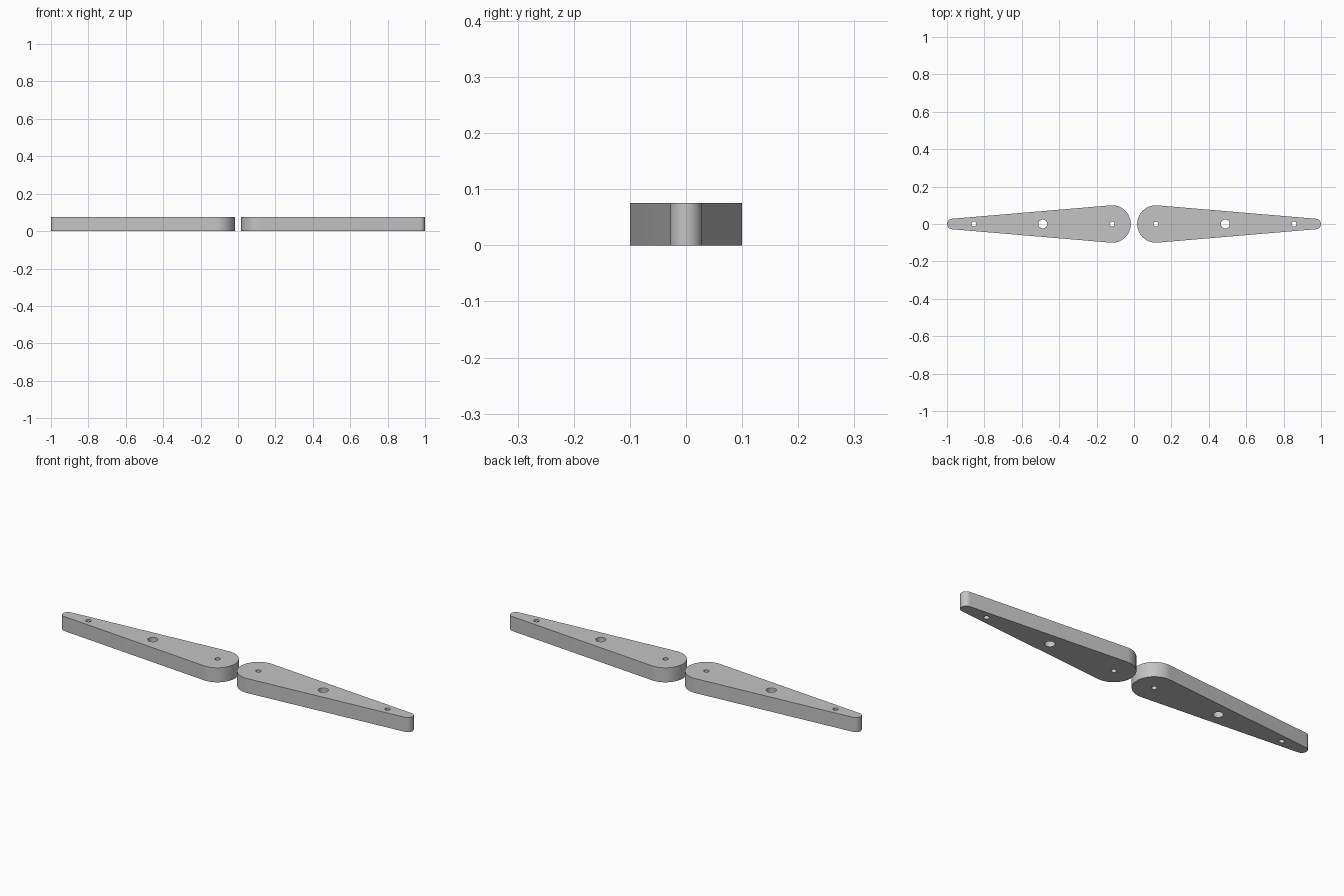
import bpy, bmesh, math

cube = bpy.data.objects.get("Cube")
if cube:
    bpy.data.objects.remove(cube, do_unlink=True)

THICK = 0.075
BIG_X, BIG_R = 0.117, 0.1        # wide rounded end
TIP_X, TIP_R = 0.972, 0.028      # narrow rounded end
HOLES = [(0.117, 0.013), (0.488, 0.024), (0.856, 0.013)]

grey = bpy.data.materials.new("plain_grey")
grey.use_nodes = True
COLOUR = (0.55, 0.55, 0.55, 1)
grey.diffuse_color = COLOUR
grey.node_tree.nodes["Principled BSDF"].inputs["Base Color"].default_value = COLOUR


def arc(cx, r, start, end, steps):
    return [(cx + r * math.cos(start + (end - start) * i / steps),
             r * math.sin(start + (end - start) * i / steps)) for i in range(steps + 1)]


def add_loop(bm, points, side):
    verts = [bm.verts.new((side * x, y, 0)) for x, y in points]
    return [bm.edges.new((verts[i - 1], verts[i])) for i in range(len(verts))]


def tapered_arm(name, side):
    # Two end arcs joined by their common tangents
    lean = math.acos((BIG_R - TIP_R) / (TIP_X - BIG_X))
    outline = (arc(BIG_X, BIG_R, lean, 2 * math.pi - lean, 40)
               + arc(TIP_X, TIP_R, -lean, lean, 24))
    bm = bmesh.new()
    edges = add_loop(bm, outline, side)
    # Three through holes
    for x, r in HOLES:
        edges += add_loop(bm, arc(x, r, 0, 2 * math.pi, 32)[:-1], side)
    bmesh.ops.triangle_fill(bm, edges=edges, use_beauty=True, normal=(0, 0, 1))
    # Thicken the plate upwards
    top = bmesh.ops.extrude_face_region(bm, geom=bm.faces[:], use_keep_orig=True)
    moved = [v for v in top["geom"] if isinstance(v, bmesh.types.BMVert)]
    bmesh.ops.translate(bm, verts=moved, vec=(0, 0, THICK))
    bmesh.ops.recalc_face_normals(bm, faces=bm.faces[:])
    mesh = bpy.data.meshes.new(name)
    bm.to_mesh(mesh)
    bm.free()
    mesh.materials.append(grey)
    obj = bpy.data.objects.new(name, mesh)
    bpy.context.collection.objects.link(obj)
    return obj


arms = [tapered_arm("left_arm", 1), tapered_arm("right_arm", -1)]

# Smooth the rounded walls, keep the rims sharp
bpy.ops.object.select_all(action="DESELECT")
for arm in arms:
    arm.select_set(True)
bpy.context.view_layer.objects.active = arms[0]
bpy.ops.object.shade_smooth_by_angle(angle=math.radians(30))
